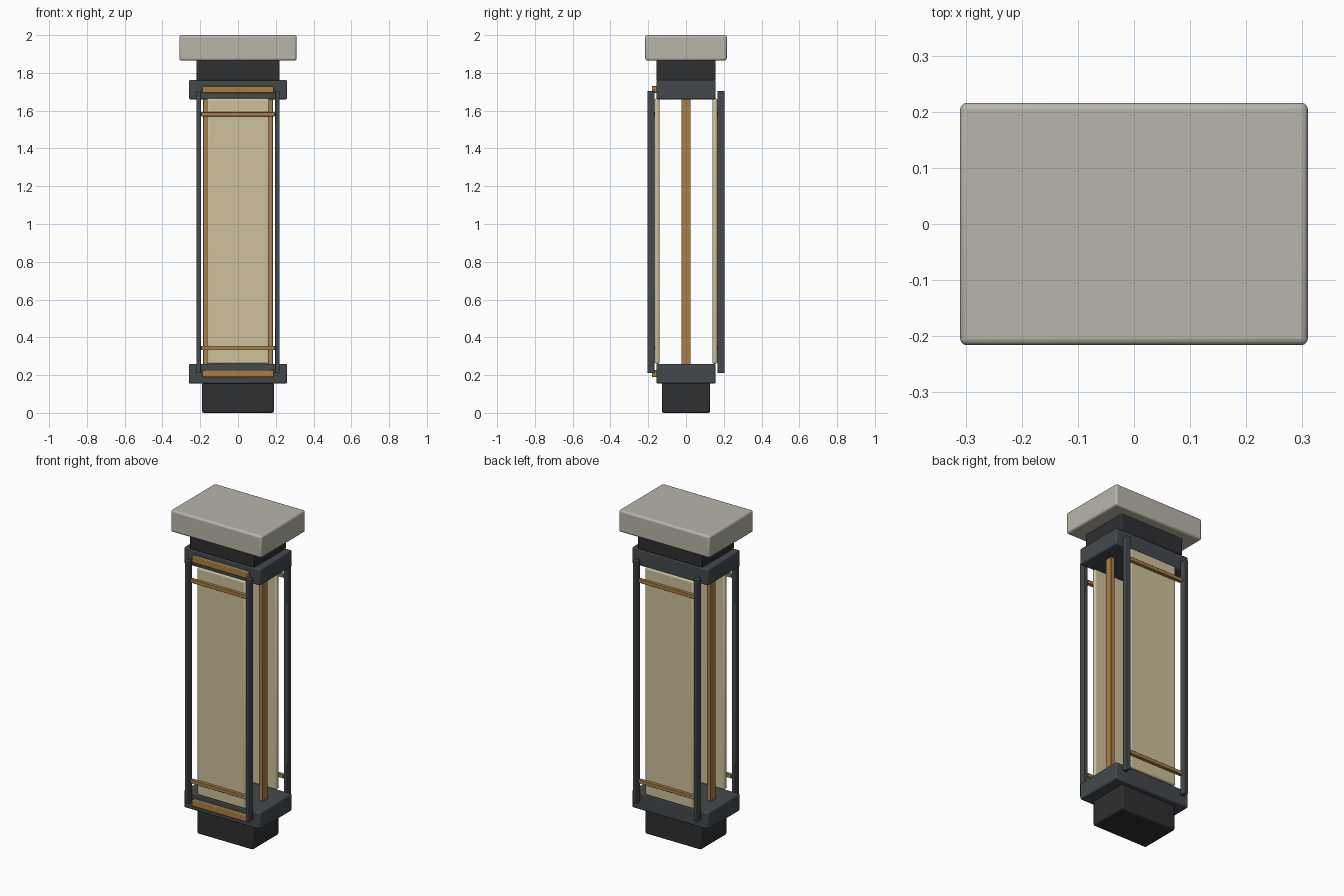
import bpy

if "Cube" in bpy.data.objects:
    bpy.data.objects.remove(bpy.data.objects["Cube"])


def material(name, rgb):
    m = bpy.data.materials.new(name)
    m.diffuse_color = (*rgb, 1)
    m.use_nodes = True
    m.node_tree.nodes["Principled BSDF"].inputs["Base Color"].default_value = m.diffuse_color
    return m


STONE = material("pale_stone", (0.48, 0.46, 0.40))
BLACK = material("black_metal", (0.028, 0.029, 0.031))
STEEL = material("dark_steel", (0.057, 0.066, 0.072))
BRASS = material("brass", (0.40, 0.21, 0.06))
GLASS = material("cream_glass", (0.62, 0.53, 0.33))


def box(name, x, y, z, mat, bevel=0.0, segments=2):
    """Box from (min, max) ranges, with optional rounded edges."""
    bpy.ops.mesh.primitive_cube_add(size=1, location=[sum(r) / 2 for r in (x, y, z)])
    ob = bpy.context.object
    ob.name = name
    ob.scale = [r[1] - r[0] for r in (x, y, z)]
    bpy.ops.object.transform_apply(location=False, rotation=False, scale=True)
    ob.data.materials.append(mat)
    if bevel:
        mod = ob.modifiers.new("Bevel", 'BEVEL')
        mod.width = bevel
        mod.segments = segments
        bpy.ops.object.shade_smooth_by_angle()
    return ob


def span(half, centre=0.0):
    return (centre - half, centre + half)


# Stacked body: base, collars, neck and cap
box("base", span(0.19), span(0.127), (0, 0.16), BLACK, 0.008)
box("lower_collar", span(0.26), span(0.157), (0.155, 0.26), STEEL, 0.008)
box("upper_collar", span(0.26), span(0.157), (1.66, 1.762), STEEL, 0.008)
box("neck", span(0.22), span(0.157), (1.76, 1.87), BLACK, 0.006)
box("cap", span(0.31), span(0.216), (1.865, 2.0), STONE, 0.012, 3)

# Light panels, thin crossbars and corner posts on front and back
for side, s in (("front", -1), ("back", 1)):
    box(f"{side}_panel", span(0.165), span(0.013, s * 0.153), (0.26, 1.665), GLASS, 0.01, 3)
    for level, z in (("lower", 0.343), ("upper", 1.581)):
        box(f"{side}_{level}_crossbar", span(0.195), span(0.011, s * 0.174),
            span(0.011, z), BRASS, 0.002)
    for hand, t in (("left", -1), ("right", 1)):
        box(f"{side}_{hand}_post", span(0.013, t * 0.208), span(0.019, s * 0.186),
            (0.21, 1.705), STEEL, 0.004)

# Brass strips up the middle of each side
for hand, t in (("left", -1), ("right", 1)):
    box(f"{hand}_side_strip", span(0.013, t * 0.172), span(0.024), (0.25, 1.67), BRASS, 0.002)

# Brass trim on the front of the collars
for level, z in (("lower", 0.209), ("upper", 1.712)):
    box(f"{level}_collar_trim", span(0.19), (-0.18, -0.15), span(0.019, z), BRASS, 0.004)
